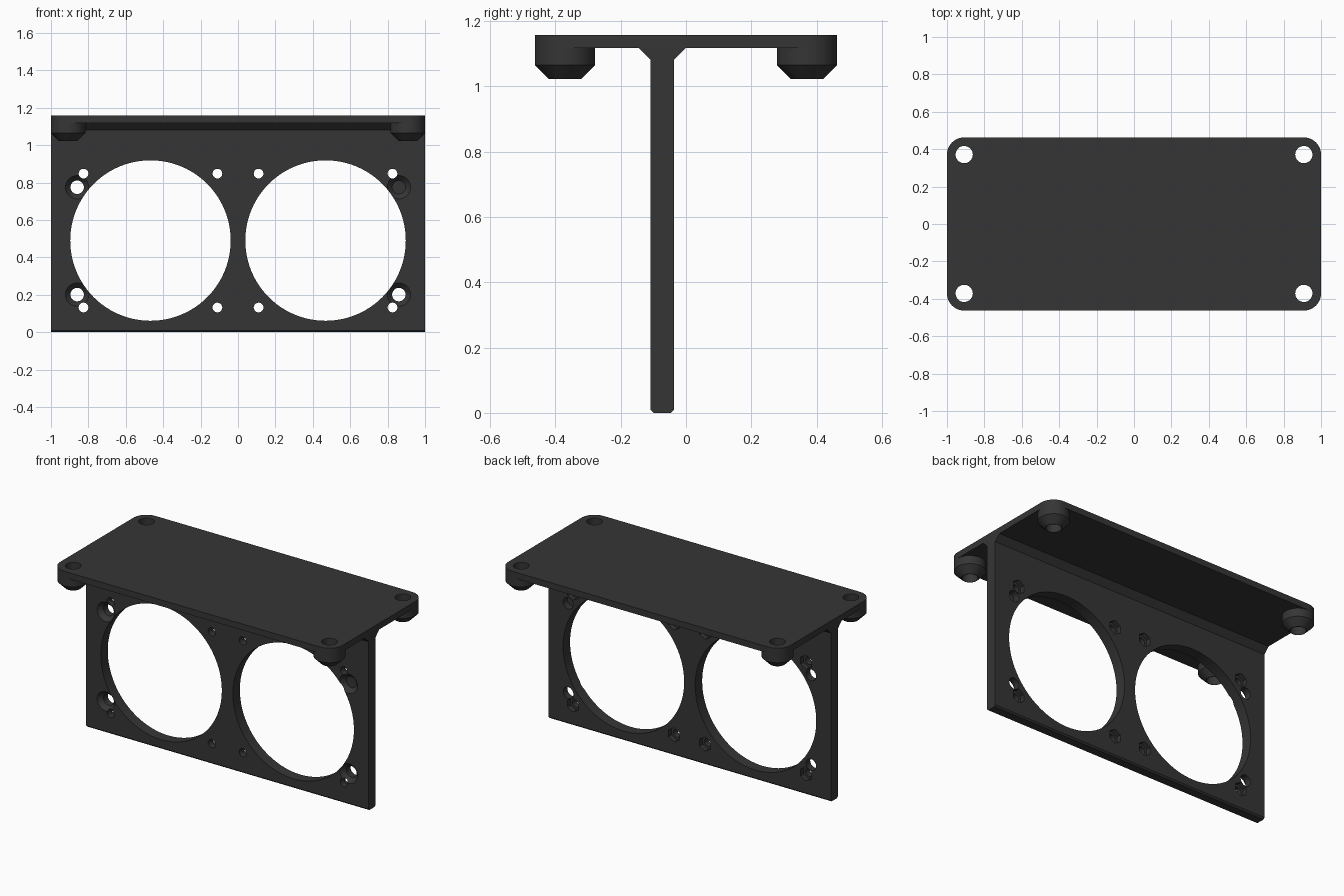
import bpy, bmesh, math
from mathutils import Matrix

if "Cube" in bpy.data.objects:
    bpy.data.objects.remove(bpy.data.objects["Cube"])

plastic = bpy.data.materials.new("dark_grey_plastic")
plastic.diffuse_color = (0.036, 0.036, 0.036, 1)
plastic.use_nodes = True
plastic.node_tree.nodes["Principled BSDF"].inputs["Base Color"].default_value = plastic.diffuse_color

PLATE_Z, TOP_Z = 1.118, 1.158      # plate underside and top
WALL_FRONT, WALL_BACK = -0.108, -0.037
FOOT_X, FOOT_Y, FOOT_R, BORE_R = 0.908, 0.371, 0.092, 0.046


def finish(name, bm):
    bmesh.ops.recalc_face_normals(bm, faces=bm.faces)
    me = bpy.data.meshes.new(name)
    bm.to_mesh(me)
    bm.free()
    ob = bpy.data.objects.new(name, me)
    bpy.context.collection.objects.link(ob)
    me.materials.append(plastic)
    return ob


def extrude(name, points, direction):
    """Closed outline swept along a direction."""
    bm = bmesh.new()
    face = bm.faces.new([bm.verts.new(p) for p in points])
    new = bmesh.ops.extrude_face_region(bm, geom=[face], use_keep_orig=True)["geom"]
    verts = [g for g in new if isinstance(g, bmesh.types.BMVert)]
    bmesh.ops.translate(bm, verts=verts, vec=direction)
    return finish(name, bm)


def lathe(name, profile, x, y, steps=48):
    """Closed (radius, z) profile turned around a vertical axis."""
    bm = bmesh.new()
    rings = []
    for i in range(steps):
        a = math.tau * i / steps
        rings.append([bm.verts.new((x + r * math.cos(a), y + r * math.sin(a), z))
                      for r, z in profile])
    n = len(profile)
    for i in range(steps):
        a, b = rings[i], rings[(i + 1) % steps]
        for j in range(n):
            bm.faces.new((a[j], b[j], b[(j + 1) % n], a[(j + 1) % n]))
    return finish(name, bm)


def cone(matrix, r1, r2, depth, sides):
    bm = bmesh.new()
    bmesh.ops.create_cone(bm, cap_ends=True, segments=sides, radius1=r1,
                          radius2=r2, depth=depth, matrix=matrix)
    return finish("hole_cutter", bm)


def wall_cutter(x, z, r1, r2, y1, y2, sides):
    """Cone or prism along y, radius r1 at y1 and r2 at y2."""
    m = Matrix.Translation((x, (y1 + y2) / 2, z)) @ Matrix.Rotation(math.pi / 2, 4, 'X')
    return cone(m, r2, r1, y2 - y1, sides)


def cut(ob, tool):
    mod = ob.modifiers.new("cut", 'BOOLEAN')
    mod.operation, mod.solver, mod.object = 'DIFFERENCE', 'EXACT', tool
    bpy.context.view_layer.objects.active = ob
    bpy.ops.object.modifier_apply(modifier=mod.name)
    bpy.data.objects.remove(tool)


def smooth(ob):
    bpy.ops.object.select_all(action='DESELECT')
    ob.select_set(True)
    bpy.context.view_layer.objects.active = ob
    bpy.ops.object.shade_smooth_by_angle(angle=math.radians(25))


# Top plate with rounded corners
outline = []
for k, (sx, sy) in enumerate(((1, 1), (-1, 1), (-1, -1), (1, -1))):
    for i in range(13):
        a = math.pi / 2 * (k + i / 12)
        outline.append((sx * FOOT_X + FOOT_R * math.cos(a),
                        sy * FOOT_Y + FOOT_R * math.sin(a), PLATE_Z))
plate = extrude("top_plate", outline, (0, 0, TOP_Z - PLATE_Z))

# Hollow tapered feet under the corners, with bores through the plate
foot_profile = [(BORE_R, PLATE_Z), (FOOT_R, PLATE_Z), (FOOT_R, 1.065),
                (0.049, 1.022), (BORE_R, 1.022)]
for sx in (-1, 1):
    for sy in (-1, 1):
        x, y = sx * FOOT_X, sy * FOOT_Y
        cut(plate, cone(Matrix.Translation((x, y, TOP_Z)), BORE_R, BORE_R, 0.3, 48))
        smooth(lathe("corner_foot", foot_profile, x, y))
smooth(plate)

# Upright wall with chamfered foot edge and flared joint to the plate
c = 0.009
profile = [(WALL_FRONT + c, 0), (WALL_BACK - c, 0), (WALL_BACK, c),
           (WALL_BACK, 1.081), (0.0, PLATE_Z), (-0.145, PLATE_Z),
           (WALL_FRONT, 1.081), (WALL_FRONT, c)]
wall = extrude("upright_wall", [(-1, y, z) for y, z in profile], (2, 0, 0))

F, B = WALL_FRONT - 0.02, WALL_BACK + 0.02
for s in (-1, 1):
    # Large round opening
    cut(wall, wall_cutter(s * 0.468, 0.49, 0.429, 0.429, F, B, 96))
    for t in (-1, 1):
        # Screw holes with hexagonal nut pockets at the back
        for dx in (-0.358, 0.358):
            x, z = s * 0.468 + dx, 0.49 + t * 0.358
            cut(wall, wall_cutter(x, z, 0.026, 0.026, F, B, 24))
            cut(wall, wall_cutter(x, z, 0.045, 0.045, WALL_BACK - 0.03, B, 6))
        # Countersunk mounting holes, wide at the front
        x, z = s * 0.860, 0.488 + t * 0.287
        cut(wall, wall_cutter(x, z, 0.036, 0.036, F, B, 32))
        cut(wall, wall_cutter(x, z, 0.072, 0.036, WALL_FRONT - 0.01, WALL_FRONT + 0.028, 32))
smooth(wall)
